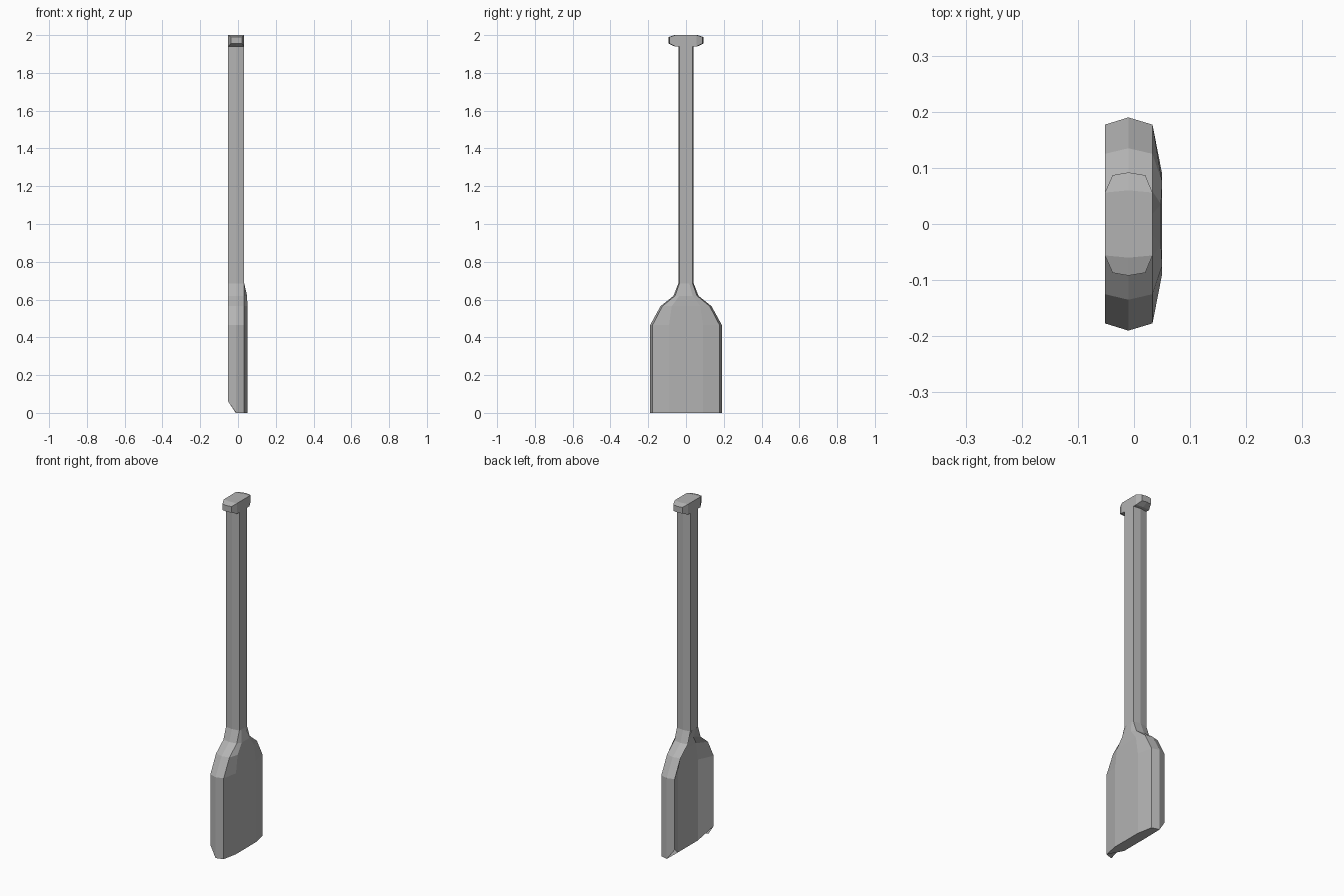
import bpy, bmesh

cube = bpy.data.objects.get("Cube")
if cube:
    bpy.data.objects.remove(cube)

grey = bpy.data.materials.new("plain grey")
grey.use_nodes = True
COLOUR = (0.45, 0.45, 0.45, 1)
grey.diffuse_color = COLOUR
grey.node_tree.nodes["Principled BSDF"].inputs["Base Color"].default_value = COLOUR

BACK, MID, FRONT = -0.052, -0.01, 0.033


def loft(name, rings):
    """Skin closed rings of equal length and cap both ends."""
    bm = bmesh.new()
    loops = [[bm.verts.new(p) for p in ring] for ring in rings]
    n = len(loops[0])
    for a, b in zip(loops, loops[1:]):
        for i in range(n):
            j = (i + 1) % n
            bm.faces.new((a[i], a[j], b[j], b[i]))
    for end in (loops[0], loops[-1]):
        bm.faces.new(end)
    bmesh.ops.recalc_face_normals(bm, faces=bm.faces)
    mesh = bpy.data.meshes.new(name)
    bm.to_mesh(mesh)
    bm.free()
    mesh.materials.append(grey)
    obj = bpy.data.objects.new(name, mesh)
    bpy.context.collection.objects.link(obj)
    return obj


def section(z, edge, peak, rib, hollow, bulge):
    """Dished cross-section, mirrored in y; the tip is cut back on the hollow side."""
    half = [(hollow, rib), (BACK, edge), (MID, peak), (FRONT, edge), (bulge, rib)]
    outline = half + [(x, -y) for x, y in reversed(half)]
    return [(x, y, max(z, 0.06 * (x - MID) / (BACK - MID)) if x < -0.02 else z)
            for x, y in outline]


# Dished blade tapering through the shoulders into the neck
NECK = (0.035, 0.041, 0.018, BACK, FRONT)
blade_rings = [
    section(0, 0.177, 0.19, 0.09, -0.012, 0.05),
    section(0.465, 0.177, 0.19, 0.09, -0.012, 0.05),
    section(0.565, 0.125, 0.135, 0.075, -0.012, 0.05),
    section(0.62, 0.058, 0.066, 0.035, -0.022, 0.048),
    section(0.685, *NECK),
]
loft("blade", blade_rings)

# Straight shaft
loft("shaft", [section(0.685, *NECK), section(1.95, *NECK)])


# Cross grip with bevelled ends
def grip_ring(y, peak, x0, x1, z0, z1):
    return [(x0, y, z0), (MID, peak, z0), (x1, y, z0),
            (x1, y, z1), (MID, peak, z1), (x0, y, z1)]


END = (0.087, 0.092, -0.038, 0.02, 1.955, 1.99)
BODY = (0.056, 0.06, BACK, FRONT, 1.94, 2.0)
loft("grip", [grip_ring(s * y, s * p, *rest)
              for s, (y, p, *rest) in ((-1, END), (-1, BODY), (1, BODY), (1, END))])
